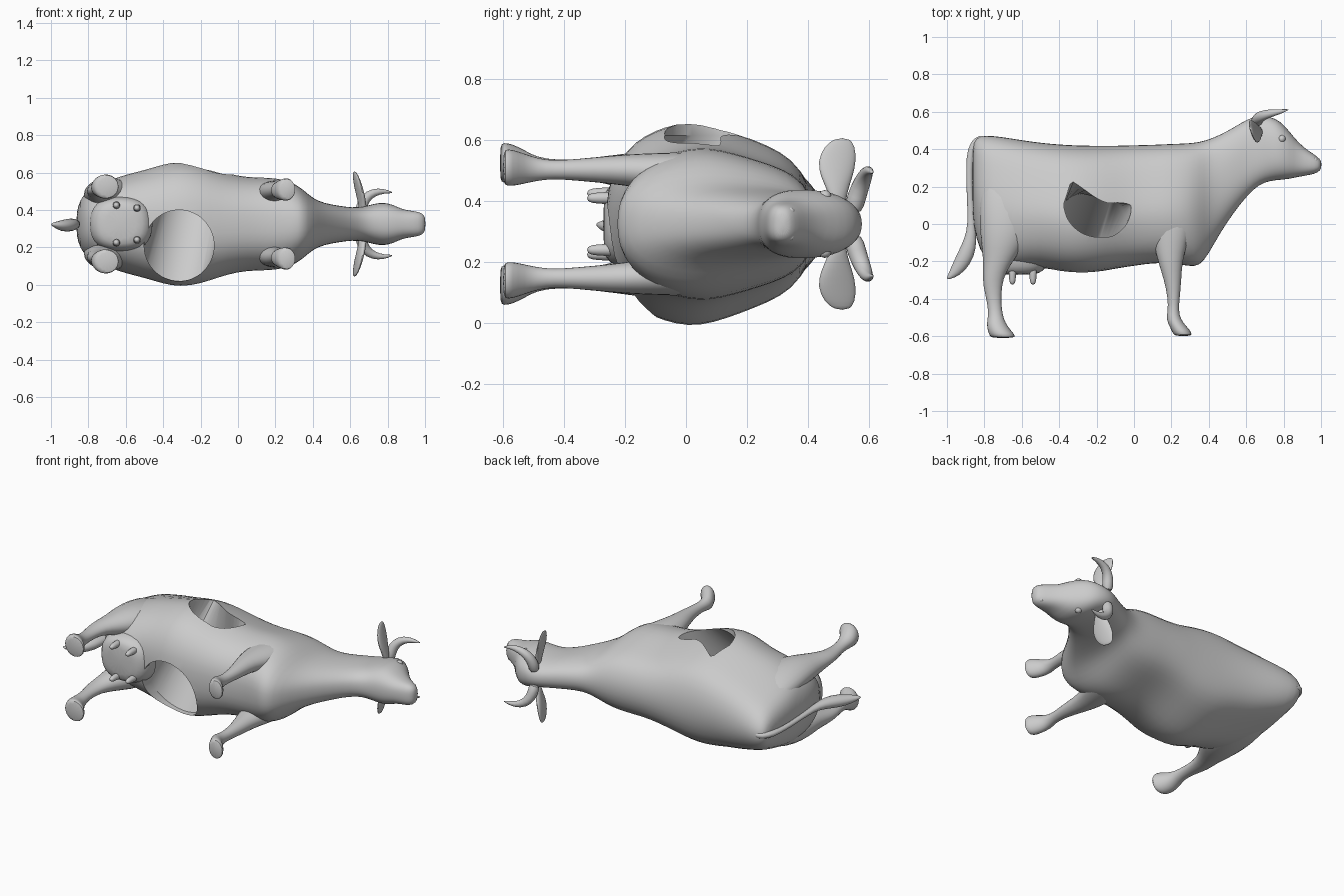
import bpy, bmesh, math
from mathutils import Vector

cube = bpy.data.objects.get("Cube")
if cube:
    bpy.data.objects.remove(cube, do_unlink=True)

ZC = 0.325  # the animal lies on its side: x = length, y = its height, z = its width

grey = bpy.data.materials.new("matte grey")
grey.use_nodes = True
COLOR = (0.6, 0.6, 0.6, 1)
grey.diffuse_color = COLOR
grey.node_tree.nodes["Principled BSDF"].inputs["Base Color"].default_value = COLOR


def loft(name, rings, subdiv=1):
    """Skin a list of equal-length point rings and cap both ends."""
    bm = bmesh.new()
    rows = [[bm.verts.new(p) for p in ring] for ring in rings]
    n = len(rows[0])
    for a, b in zip(rows, rows[1:]):
        for i in range(n):
            j = (i + 1) % n
            bm.faces.new((a[i], a[j], b[j], b[i]))
    bm.faces.new(rows[0])
    bm.faces.new(rows[-1])
    bmesh.ops.recalc_face_normals(bm, faces=bm.faces)
    me = bpy.data.meshes.new(name)
    bm.to_mesh(me)
    bm.free()
    ob = bpy.data.objects.new(name, me)
    bpy.context.collection.objects.link(ob)
    me.materials.append(grey)
    if subdiv:
        ob.modifiers.new("smooth", "SUBSURF").levels = subdiv
    return ob


def finish(ob, angle=40):
    bpy.ops.object.select_all(action="DESELECT")
    ob.select_set(True)
    bpy.context.view_layer.objects.active = ob
    for m in list(ob.modifiers):
        bpy.ops.object.modifier_apply(modifier=m.name)
    bpy.ops.object.shade_smooth_by_angle(angle=math.radians(angle))


def power(v, p):
    return math.copysign(abs(v) ** p, v)


def angles(n):
    return [2 * math.pi * i / n for i in range(n)]


def flip(p, side):
    """Place a point on the upper (1) or lower (-1) flank."""
    return (p[0], p[1], ZC + side * (p[2] - ZC))


def tube(name, path, side=1, n=10, squash=1.0, ref=(0, 0, 1)):
    """Tapered tube along (x, y, z, radius) points; squash flattens it along ref."""
    pts = [Vector(p[:3]) for p in path]
    rings = []
    for i, p in enumerate(pts):
        d = (pts[min(i + 1, len(pts) - 1)] - pts[max(i - 1, 0)]).normalized()
        u = d.cross(Vector(ref)).normalized()
        v = d.cross(u)
        r = path[i][3]
        rings.append([flip(p + u * r * math.cos(t) + v * r * squash * math.sin(t), side)
                      for t in angles(n)])
    finish(loft(name, rings))


# Body, neck and head: x, top, bottom, half width
SECTIONS = [
    (-0.865, 0.43, 0.05, 0.06), (-0.845, 0.46, -0.08, 0.13), (-0.80, 0.478, -0.20, 0.19),
    (-0.70, 0.467, -0.24, 0.23), (-0.60, 0.45, -0.235, 0.265), (-0.50, 0.436, -0.23, 0.288),
    (-0.40, 0.427, -0.255, 0.32), (-0.31, 0.422, -0.268, 0.337), (-0.20, 0.42, -0.26, 0.32),
    (-0.10, 0.42, -0.24, 0.284), (0.0, 0.423, -0.225, 0.256), (0.10, 0.425, -0.21, 0.248),
    (0.20, 0.43, -0.21, 0.248), (0.29, 0.433, -0.227, 0.226), (0.35, 0.44, -0.23, 0.184),
    (0.40, 0.455, -0.16, 0.137), (0.46, 0.478, -0.05, 0.112), (0.54, 0.522, 0.07, 0.098),
    (0.61, 0.565, 0.155, 0.088), (0.67, 0.582, 0.212, 0.092), (0.73, 0.575, 0.23, 0.11),
    (0.78, 0.553, 0.235, 0.116), (0.83, 0.498, 0.24, 0.104), (0.88, 0.433, 0.252, 0.077),
    (0.94, 0.387, 0.262, 0.07), (0.985, 0.358, 0.273, 0.06), (1.003, 0.335, 0.30, 0.035)]
# Half cross-section of the trunk, belly to spine: width and height factors
TRUNK = [(0, -1), (0.36, -0.98), (0.64, -0.85), (0.82, -0.67), (0.92, -0.48), (0.99, -0.25),
         (1.01, 0), (0.93, 0.24), (0.83, 0.47), (0.72, 0.7), (0.55, 0.88), (0.25, 0.98), (0, 1)]
rings = []
for x, top, bot, hw in SECTIONS:
    mid = bot + 0.45 * (top - bot)
    k = min(1, max(0, (x - 0.25) / 0.25))  # 0 on the trunk, 1 on the neck and head
    half = []
    for i, (w, h) in enumerate(TRUNK):
        t = math.pi * (i / 12 - 0.5)
        w += k * (max(0, math.cos(t)) ** 0.8 - w)
        h += k * (power(math.sin(t), 0.85) - h)
        half.append((w * hw, mid + h * ((top - mid) if h > 0 else (mid - bot))))
    rings.append([(x, y, ZC + w) for w, y in half]
                 + [(x, y, ZC - w) for w, y in half[-2:0:-1]])
body = loft("body", rings)


# Slanting tunnel cut from the belly to the upper flank
def rim_y(x):
    """Inward-curving edge of the crescent opening on the flank."""
    if x < -0.33:
        return 0.11 + (x + 0.375) / 0.045 * 0.135
    return 0.11 + 0.135 * max(0, (-0.13 - x) / 0.20) ** 1.5


upper, middle, lower = [], [], []
for t in angles(48):
    c, s = math.cos(t), math.sin(t)
    x, z = -0.19 + 0.185 * c, 0.21 - 0.19 * s
    upper.append((x, 0.11 + 0.18 * s if s < 0.001 else rim_y(x), 0.615))
    lower.append((-0.315 + 0.187 * c, -0.25 + 0.5 * (0.40 - z), z))
    full = Vector((x, 0.11 + 0.18 * s, 0.615))
    middle.append(full.lerp(Vector(lower[-1]), 0.35))
cutter = loft("tunnel_cutter", [[(x, y, z + 0.1) for x, y, z in upper], upper, middle,
                                lower, [(x, y - 0.3, z) for x, y, z in lower]], 0)
cutter.hide_render = True
cut = body.modifiers.new("tunnel", "BOOLEAN")
cut.operation = "DIFFERENCE"
cut.object = cutter
cut.solver = "EXACT"
finish(body, 35)
bpy.data.objects.remove(cutter, do_unlink=True)

# Legs: y, x min, x max, z min, z max
HIND = [(0.32, -0.78, -0.60, 0.40, 0.47), (0.20, -0.825, -0.53, 0.39, 0.53),
        (0.06, -0.835, -0.51, 0.39, 0.572), (-0.08, -0.825, -0.56, 0.41, 0.578),
        (-0.18, -0.81, -0.63, 0.43, 0.56),
        (-0.26, -0.81, -0.685, 0.455, 0.55), (-0.33, -0.81, -0.705, 0.47, 0.54),
        (-0.42, -0.785, -0.71, 0.475, 0.535), (-0.49, -0.78, -0.70, 0.475, 0.545),
        (-0.53, -0.79, -0.685, 0.47, 0.57), (-0.57, -0.785, -0.655, 0.46, 0.59),
        (-0.598, -0.775, -0.63, 0.455, 0.595), (-0.61, -0.76, -0.64, 0.465, 0.585)]
FORE = [(0.28, 0.12, 0.34, 0.40, 0.48), (0.15, 0.08, 0.35, 0.40, 0.54),
        (0.02, 0.08, 0.33, 0.41, 0.565),
        (-0.10, 0.10, 0.29, 0.43, 0.56), (-0.20, 0.125, 0.26, 0.45, 0.555),
        (-0.30, 0.16, 0.255, 0.46, 0.545), (-0.40, 0.18, 0.245, 0.47, 0.535),
        (-0.46, 0.18, 0.24, 0.47, 0.535), (-0.51, 0.17, 0.25, 0.46, 0.55),
        (-0.55, 0.19, 0.285, 0.45, 0.565), (-0.585, 0.205, 0.315, 0.445, 0.575),
        (-0.6, 0.22, 0.305, 0.455, 0.565)]
for side, label in ((1, "upper"), (-1, "lower")):
    for name, rows in (("hind_leg", HIND), ("fore_leg", FORE)):
        rings = [[flip(((a + b) / 2 + (b - a) / 2 * math.cos(t), y,
                        (c + d) / 2 + (d - c) / 2 * math.sin(t)), side)
                  for t in angles(12)] for y, a, b, c, d in rows]
        finish(loft(f"{name}_{label}", rings))

    # Horn sweeping outward, up and forward
    tube(f"horn_{label}", [(0.655, 0.545, 0.36, 0.034), (0.66, 0.56, 0.42, 0.033),
                           (0.68, 0.578, 0.465, 0.03), (0.725, 0.592, 0.495, 0.023),
                           (0.78, 0.60, 0.502, 0.014), (0.828, 0.612, 0.492, 0.003)],
         side, ref=(0, 1, 0))

    # Leaf-shaped ear: z, x centre, y centre, half height, half thickness
    ear = [(0.38, 0.67, 0.50, 0.024, 0.02), (0.43, 0.665, 0.497, 0.032, 0.021),
           (0.48, 0.655, 0.493, 0.055, 0.02), (0.53, 0.642, 0.494, 0.066, 0.017),
           (0.58, 0.63, 0.503, 0.053, 0.011), (0.607, 0.622, 0.512, 0.024, 0.005)]
    rings = [[flip((x + th * math.cos(t) - 0.25 * h * math.sin(t), y + h * math.sin(t), z), side)
              for t in angles(12)] for z, x, y, h, th in ear]
    finish(loft(f"ear_{label}", rings))

    # Eye and nostril bumps
    for name, p, r in (("eye", (0.79, 0.455, 0.415), 0.021),
                       ("nostril", (0.968, 0.342, 0.366), 0.014)):
        bpy.ops.mesh.primitive_uv_sphere_add(segments=12, ring_count=8, radius=r,
                                             location=flip(p, side))
        ob = bpy.context.object
        ob.name = f"{name}_{label}"
        ob.data.materials.append(grey)
        finish(ob)

    # Two teats on each side
    for name, x, z in (("rear", -0.65, 0.425), ("front", -0.54, 0.41)):
        tube(f"teat_{name}_{label}", [(x, -0.22, z, 0.026), (x, -0.28, z, 0.02),
                                      (x, -0.305, z, 0.019), (x, -0.325, z, 0.01)], side, 8)

# Udder
rings = [[(-0.625 + rx * power(math.cos(t), 0.8), y, ZC + rz * power(math.sin(t), 0.8))
          for t in angles(16)]
         for y, rx, rz in ((-0.10, 0.18, 0.16), (-0.20, 0.175, 0.15),
                           (-0.255, 0.145, 0.13), (-0.272, 0.09, 0.09))]
finish(loft("udder", rings))

# Tail with a tuft
tube("tail", [(-0.79, 0.45, ZC, 0.03), (-0.84, 0.447, ZC, 0.027), (-0.872, 0.40, ZC, 0.022),
              (-0.882, 0.30, ZC, 0.018), (-0.878, 0.15, ZC, 0.017), (-0.868, 0.0, ZC, 0.02),
              (-0.872, -0.08, ZC, 0.035), (-0.895, -0.16, 0.32, 0.048),
              (-0.935, -0.23, 0.315, 0.042), (-0.975, -0.275, 0.32, 0.022),
              (-1.0, -0.293, 0.325, 0.004)], squash=0.8)
